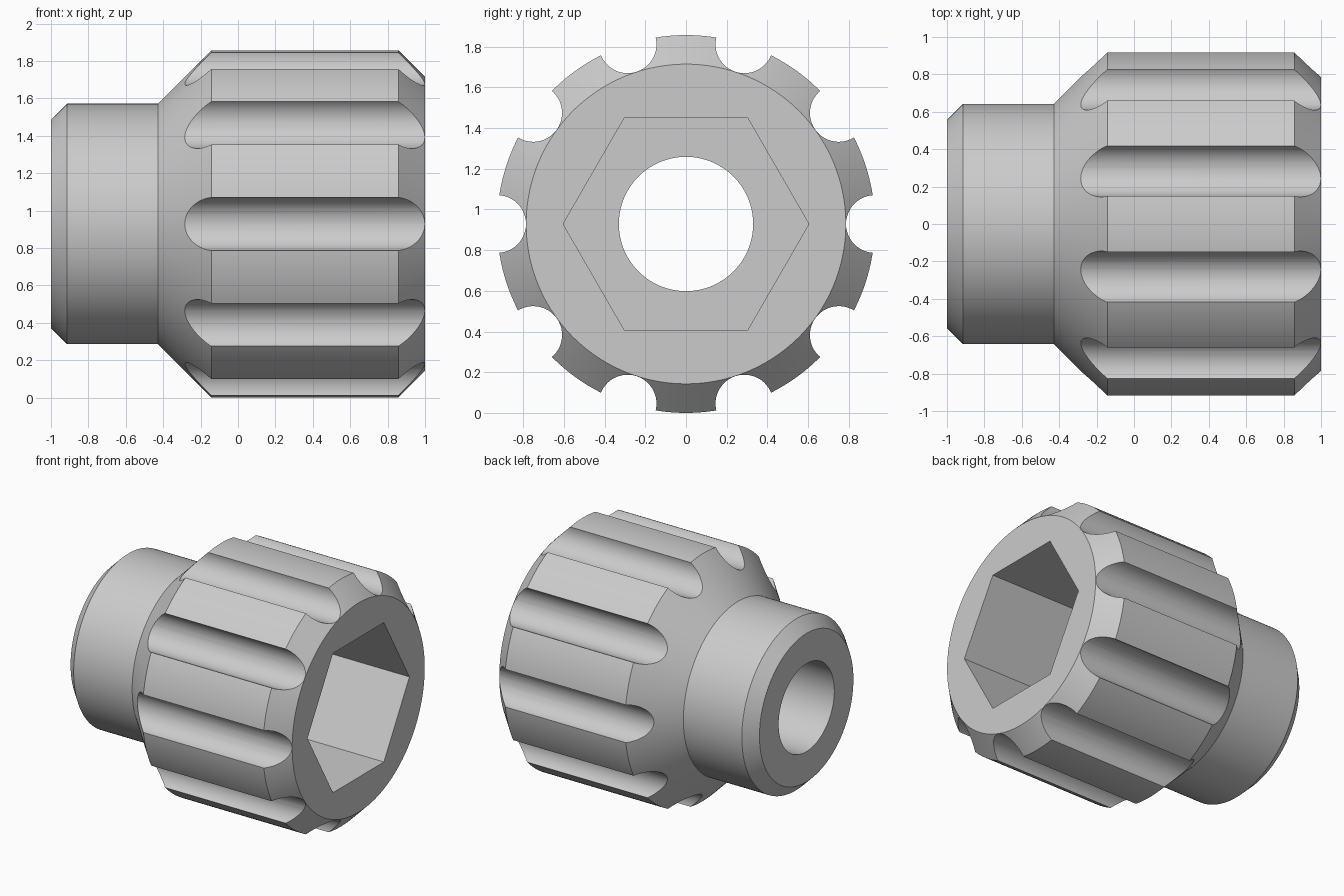
import bpy
import bmesh
from math import pi, radians
from mathutils import Matrix, Vector

cube = bpy.data.objects.get("Cube")
if cube:
    bpy.data.objects.remove(cube, do_unlink=True)

U = 1 / 7                 # one design unit; the whole knob is 14 units long
R = 6.5 * U               # outer radius, also the height of the axis
SOCKET_DEPTH = 8 * U
GROOVES = 10

grey = bpy.data.materials.new("plain grey")
grey.use_nodes = True
colour = (0.6, 0.6, 0.6, 1)
grey.diffuse_color = colour
grey.node_tree.nodes["Principled BSDF"].inputs["Base Color"].default_value = colour


def make_object(name, bm):
    bmesh.ops.recalc_face_normals(bm, faces=bm.faces)
    mesh = bpy.data.meshes.new(name)
    bm.to_mesh(mesh)
    bm.free()
    mesh.materials.append(grey)
    obj = bpy.data.objects.new(name, mesh)
    obj.location.z = R
    bpy.context.collection.objects.link(obj)
    return obj


def lathe(name, profile, steps=180):
    """Spin a closed (x, radius) profile around the x axis."""
    bm = bmesh.new()
    verts = [bm.verts.new((x, 0, r)) for x, r in profile]
    edges = [bm.edges.new((v, verts[i - 1])) for i, v in enumerate(verts)]
    bmesh.ops.spin(bm, geom=verts + edges, cent=(0, 0, 0), axis=(1, 0, 0),
                   angle=2 * pi, steps=steps, use_merge=True)
    bmesh.ops.remove_doubles(bm, verts=bm.verts, dist=1e-5)
    return make_object(name, bm)


def add_prism(bm, sides, radius, x0, x1, offset=0, angle=0):
    """Add a prism along x, moved out from the axis and turned around it."""
    turn = Matrix.Rotation(angle, 4, 'X')
    move = Matrix.Translation(Vector(((x0 + x1) / 2, offset, 0)))
    lay = Matrix.Rotation(pi / 2, 4, 'Y')
    bmesh.ops.create_cone(bm, cap_ends=True, segments=sides, radius1=radius,
                          radius2=radius, depth=x1 - x0, matrix=turn @ move @ lay)


def cut(target, cutter):
    cutter.hide_render = True
    mod = target.modifiers.new("cut", 'BOOLEAN')
    mod.operation = 'DIFFERENCE'
    mod.solver = 'EXACT'
    mod.object = cutter
    bpy.context.view_layer.objects.active = target
    bpy.ops.object.modifier_apply(modifier=mod.name)
    bpy.data.objects.remove(cutter, do_unlink=True)


# Turned body: bored shank, conical shoulder and chamfered grip
bore = 0.33
knob = lathe("grip_knob", [
    (-1, bore), (-1, 0.557), (-0.914, 4.5 * U), (-3 * U, 4.5 * U),
    (-U, R), (6 * U, R), (1, 5.5 * U), (1, bore)])

# Finger grooves around the grip
bm = bmesh.new()
for i in range(GROOVES):
    add_prism(bm, 48, 0.142, -0.8, 1.2, R, 2 * pi * i / GROOVES)
cut(knob, make_object("groove_cutter", bm))

# Hexagonal nut socket with corners pointing sideways
bm = bmesh.new()
add_prism(bm, 6, 0.604, 1 - SOCKET_DEPTH, 1.2)
if max(abs(v.co.y) for v in bm.verts) < 0.6:
    bmesh.ops.rotate(bm, verts=bm.verts, matrix=Matrix.Rotation(pi / 6, 3, 'X'))
cut(knob, make_object("socket_cutter", bm))

# Smooth curved walls, crisp machined edges
bpy.ops.object.select_all(action='DESELECT')
knob.select_set(True)
bpy.context.view_layer.objects.active = knob
bpy.ops.object.shade_smooth_by_angle(angle=radians(22))
